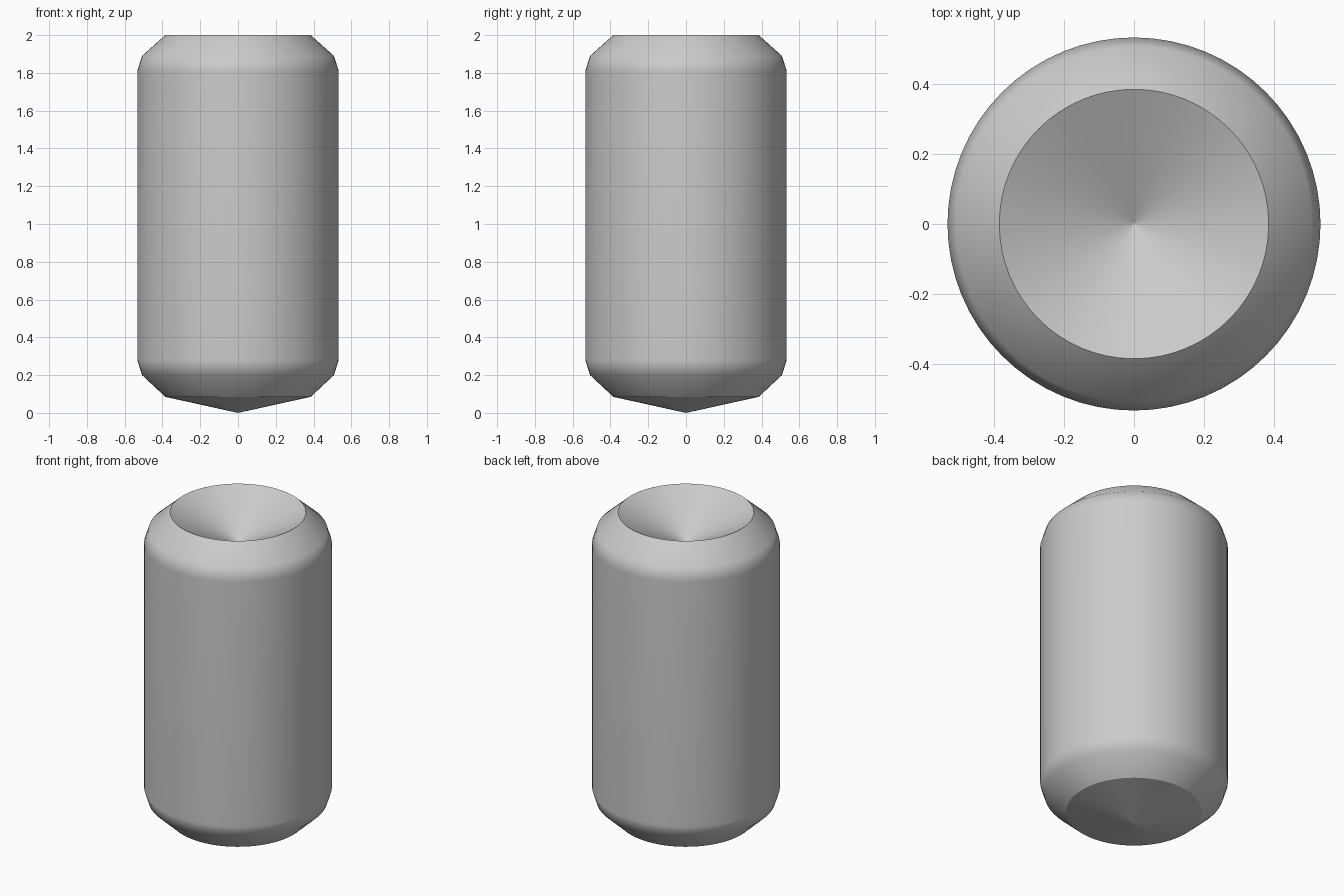
import bpy
import bmesh
from math import cos, sin, tau

cube = bpy.data.objects.get("Cube")
if cube:
    bpy.data.objects.remove(cube, do_unlink=True)

SEGMENTS = 64
RIM = 0.385

# Single plain grey
grey = bpy.data.materials.new("plain grey")
grey.use_nodes = True
colour = (0.6, 0.6, 0.6, 1)
grey.diffuse_color = colour
grey.node_tree.nodes["Principled BSDF"].inputs["Base Color"].default_value = colour


def lathe(name, profile, sharp_radius):
    """Turn a (radius, z) profile around z; radius 0 makes a single tip point."""
    bm = bmesh.new()
    rings = []
    for r, z in profile:
        count = SEGMENTS if r else 1
        rings.append([bm.verts.new((r * cos(tau * i / SEGMENTS), r * sin(tau * i / SEGMENTS), z))
                      for i in range(count)])
    for low, high in zip(rings, rings[1:]):
        for i in range(SEGMENTS):
            j = (i + 1) % SEGMENTS
            corners = [low[i % len(low)], low[j % len(low)],
                       high[j % len(high)], high[i % len(high)]]
            bm.faces.new(list(dict.fromkeys(corners))).smooth = True
    # Crisp edges only around the two rims
    for (r, z), ring in zip(profile, rings):
        if r == sharp_radius:
            for i in range(SEGMENTS):
                bm.edges.get((ring[i], ring[(i + 1) % SEGMENTS])).smooth = False
    bmesh.ops.recalc_face_normals(bm, faces=bm.faces)
    mesh = bpy.data.meshes.new(name)
    bm.to_mesh(mesh)
    bm.free()
    mesh.materials.append(grey)
    obj = bpy.data.objects.new(name, mesh)
    bpy.context.collection.objects.link(obj)
    return obj


# Capsule body: shallow cone underneath, bevelled shoulders, conical recess on top
body = lathe("capsule_body", [
    (0, 0), (0.005, 0.001), (RIM, 0.085), (0.508, 0.2), (0.533, 0.28),
    (0.533, 1.81), (0.508, 1.89), (RIM, 2), (0.005, 1.803), (0, 1.8),
], RIM)

# Large faces keep their own shading, so the bevels blend softly
weighted = body.modifiers.new("soft_bevels", "WEIGHTED_NORMAL")
weighted.keep_sharp = True
